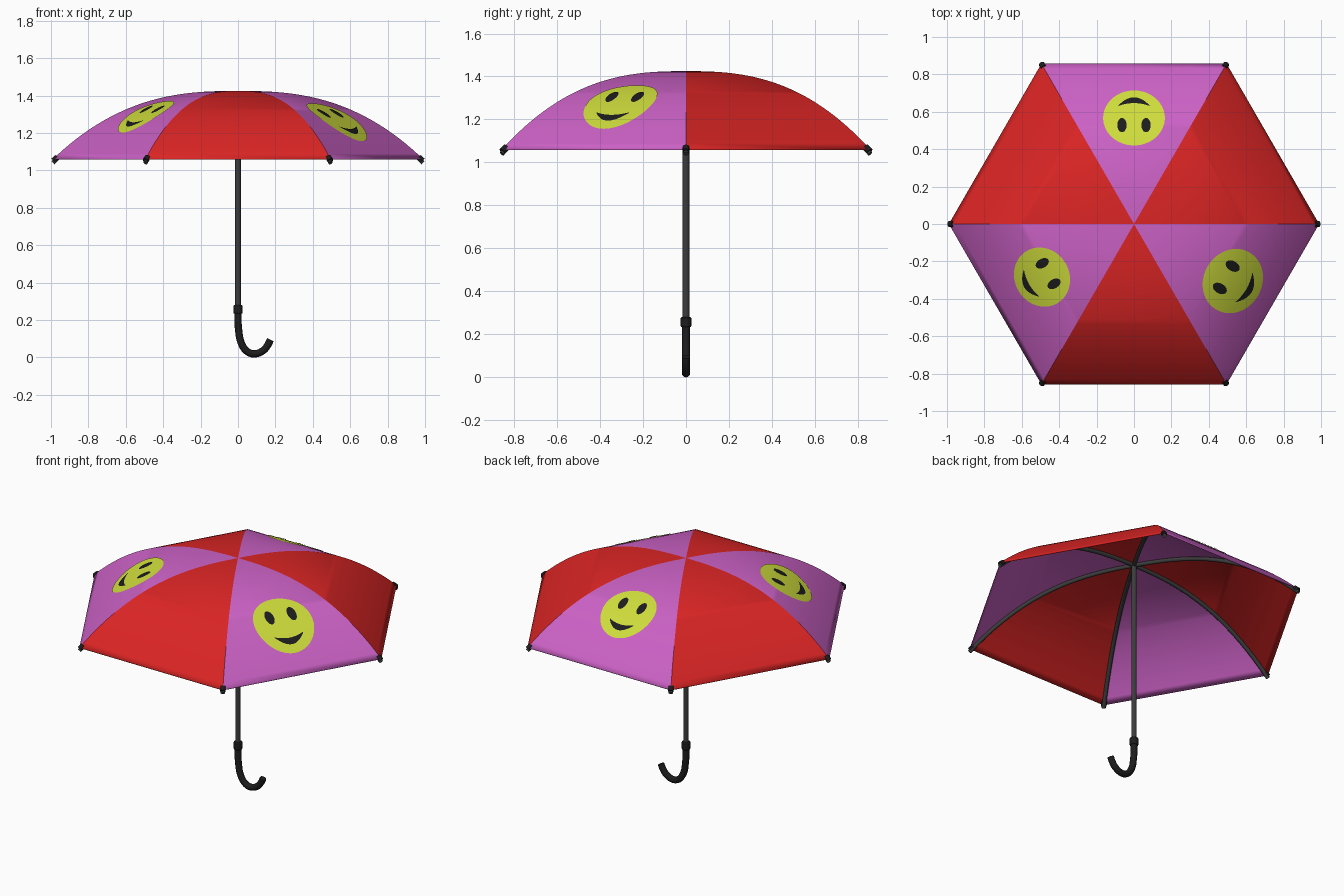
import bpy, bmesh, math
from mathutils import Vector

if "Cube" in bpy.data.objects:
    bpy.data.objects.remove(bpy.data.objects["Cube"])

R, TOP, DROP, POW = 0.99, 1.425, 0.365, 2.6
INR = R * math.cos(math.pi / 6)


def height(t):
    """Canopy height at a fraction t of the way from apex to rim."""
    return TOP - DROP * t ** POW


def material(name, rgb):
    m = bpy.data.materials.new(name)
    m.diffuse_color = (*rgb, 1)
    m.use_nodes = True
    m.node_tree.nodes["Principled BSDF"].inputs["Base Color"].default_value = m.diffuse_color
    return m


RED = material("red_fabric", (0.71, 0.018, 0.018))
PURPLE = material("purple_fabric", (0.60, 0.12, 0.56))
YELLOW = material("yellow_face", (0.62, 0.72, 0.045))
BLACK = material("black_plastic", (0.012, 0.012, 0.013))
METAL = material("dark_metal", (0.045, 0.045, 0.047))


def finish(name, bm, mats, angle=30):
    me = bpy.data.meshes.new(name)
    bm.to_mesh(me)
    bm.free()
    for m in mats:
        me.materials.append(m)
    me.shade_smooth()
    me.set_sharp_from_angle(angle=math.radians(angle))
    ob = bpy.data.objects.new(name, me)
    bpy.context.collection.objects.link(ob)
    return ob


def tube(name, points, radius, mat, kind='POLY', res=3):
    cu = bpy.data.curves.new(name, 'CURVE')
    cu.dimensions = '3D'
    cu.bevel_depth, cu.bevel_resolution = radius, res
    cu.use_fill_caps = True
    cu.resolution_u = 8
    sp = cu.splines.new(kind)
    if kind == 'BEZIER':
        sp.bezier_points.add(len(points) - 1)
        for bp, p in zip(sp.bezier_points, points):
            bp.co = p
            bp.handle_left_type = bp.handle_right_type = 'AUTO'
    else:
        sp.points.add(len(points) - 1)
        for sp_pt, p in zip(sp.points, points):
            sp_pt.co = (*p, 1)
    cu.materials.append(mat)
    ob = bpy.data.objects.new(name, cu)
    bpy.context.collection.objects.link(ob)
    return ob


def cylinder(name, r, z0, z1, mat, bevel=0):
    bm = bmesh.new()
    bmesh.ops.create_cone(bm, cap_ends=True, segments=24, radius1=r, radius2=r, depth=z1 - z0)
    bmesh.ops.translate(bm, verts=bm.verts, vec=(0, 0, (z0 + z1) / 2))
    ob = finish(name, bm, [mat], 40)
    if bevel:
        mod = ob.modifiers.new("bevel", 'BEVEL')
        mod.width, mod.segments = bevel, 2
    return ob


# Canopy: hexagonal rings, alternating panel colours
bm = bmesh.new()
RINGS = 32
apex = bm.verts.new((0, 0, TOP))
rings = []
for i in range(1, RINGS + 1):
    t = i / RINGS
    rings.append([bm.verts.new((R * t * math.cos(k * math.pi / 3),
                                R * t * math.sin(k * math.pi / 3), height(t)))
                  for k in range(6)])
for k in range(6):
    n = (k + 1) % 6
    faces = [bm.faces.new((apex, rings[0][k], rings[0][n]))]
    for a, b in zip(rings, rings[1:]):
        faces.append(bm.faces.new((a[k], b[k], b[n], a[n])))
    for f in faces:
        f.material_index = k % 2
canopy = finish("canopy", bm, [RED, PURPLE], 25)
mod = canopy.modifiers.new("thickness", 'SOLIDIFY')
mod.thickness, mod.offset = 0.004, -1


# Smiling faces: thin plates that follow the curved panels
def plate(name, pairs, angle, lift, mat):
    """Strip of quads; each pair holds two (radial, sideways) points on a panel."""
    bm = bmesh.new()
    d = Vector((math.cos(angle), math.sin(angle), 0))
    s = Vector((-d.y, d.x, 0))

    def vert(p):
        co = d * p[0] + s * p[1]
        co.z = height(p[0] / INR) + lift
        return bm.verts.new(co)
    rows = [(vert(a), vert(b)) for a, b in pairs]
    for (a, b), (c, e) in zip(rows, rows[1:]):
        f = bm.faces.new((a, b, e, c))
        f.normal_update()
        if f.normal.z < 0:
            f.normal_flip()
    bmesh.ops.remove_doubles(bm, verts=bm.verts, dist=1e-5)
    return finish(name, bm, [mat])


def ellipse(r, s, hr, hs, n=32):
    out = []
    for i in range(n + 1):
        a = math.pi * i / n
        y, x = r - hr * math.cos(a), hs * math.sin(a)
        out.append(((y, s - x), (y, s + x)))
    return out


for side, deg, r, hs, hr in (("back", 90, 0.567, 0.165, 0.147),
                             ("right", -30, 0.61, 0.177, 0.156),
                             ("left", -150, 0.568, 0.162, 0.146)):
    ang = math.radians(deg)
    plate(side + "_smile_disc", ellipse(r, 0, hr, hs), ang, 0.004, YELLOW)
    for e in (-1, 1):
        plate(f"{side}_smile_eye_{'a' if e < 0 else 'b'}",
              ellipse(r - 0.26 * hr, e * 0.39 * hs, 0.26 * hr, 0.15 * hs, 16), ang, 0.0075, BLACK)
    mouth = []
    for i in range(17):
        u = i / 8 - 1
        bow = 1 - u * u
        mouth.append(((r + hr * (0.44 + 0.10 * bow), u * 0.50 * hs),
                      (r + hr * (0.46 + 0.29 * bow), u * 0.50 * hs)))
    plate(side + "_smile_mouth", mouth, ang, 0.0075, BLACK)

# Ribs under the canopy seams, with end tips
for k in range(6):
    a = k * math.pi / 3
    c, s = math.cos(a), math.sin(a)
    path = [(R * t * c, R * t * s, height(t) - 0.015 - 0.004 * t)
            for t in (i / 20 for i in range(21))]
    tube(f"rib_{k + 1}", path, 0.012, METAL)
    tip = [(q * c, q * s, z) for q, z in ((0.965, 1.071), (0.988, 1.052))]
    tube(f"rib_tip_{k + 1}", tip, 0.016, BLACK)

# Pole, collar and hooked handle
cylinder("pole", 0.0155, 0.24, 1.412, METAL)
cylinder("collar", 0.025, 0.234, 0.28, BLACK, 0.005)
hook = [(0, 0, 0.25), (0.003, 0, 0.15), (0.022, 0, 0.067), (0.055, 0, 0.028),
        (0.092, 0, 0.0195), (0.133, 0, 0.036), (0.158, 0, 0.064), (0.173, 0, 0.095)]
tube("handle", hook, 0.0195, BLACK, 'BEZIER', 4)
